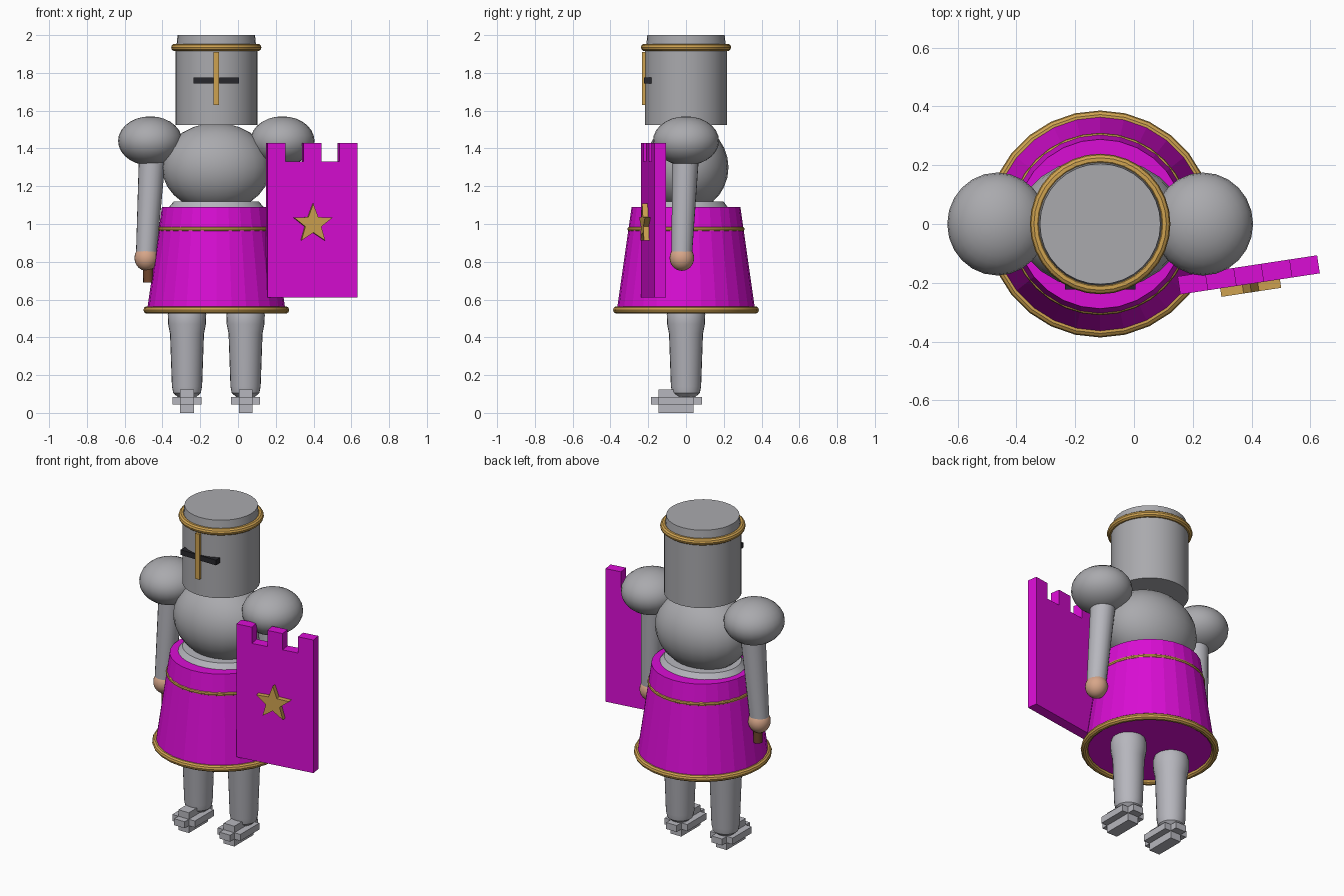
import bpy, bmesh, math
from mathutils import Vector, Matrix

cube = bpy.data.objects.get("Cube")
if cube:
    bpy.data.objects.remove(cube, do_unlink=True)

CX = -0.115  # body axis


def material(name, rgb):
    m = bpy.data.materials.new(name)
    m.use_nodes = True
    m.diffuse_color = (*rgb, 1)
    m.node_tree.nodes["Principled BSDF"].inputs["Base Color"].default_value = (*rgb, 1)
    return m


STEEL = material("steel grey", (0.40, 0.40, 0.42))
MAIL = material("pale mail grey", (0.47, 0.47, 0.51))
MAGENTA = material("magenta cloth", (0.70, 0.004, 0.66))
GOLD = material("gold", (0.62, 0.36, 0.08))
SKIN = material("skin", (0.68, 0.38, 0.25))
WOOD = material("brown wood", (0.16, 0.06, 0.025))
DARK = material("dark slit", (0.02, 0.02, 0.025))


def finish(name, bm, mat, smooth=True):
    bmesh.ops.recalc_face_normals(bm, faces=bm.faces)
    me = bpy.data.meshes.new(name)
    bm.to_mesh(me)
    bm.free()
    me.materials.append(mat)
    ob = bpy.data.objects.new(name, me)
    bpy.context.collection.objects.link(ob)
    if smooth:
        bpy.ops.object.select_all(action="DESELECT")
        ob.select_set(True)
        bpy.context.view_layer.objects.active = ob
        bpy.ops.object.shade_smooth_by_angle(angle=math.radians(35))
    return ob


def ball(name, centre, radii, mat):
    bm = bmesh.new()
    bmesh.ops.create_uvsphere(bm, u_segments=24, v_segments=14, radius=1)
    bmesh.ops.scale(bm, vec=radii, verts=bm.verts)
    bmesh.ops.translate(bm, vec=centre, verts=bm.verts)
    return finish(name, bm, mat)


def rod(name, start, end, r1, r2, mat, segments=20, smooth=True):
    a, b = Vector(start), Vector(end)
    turn = (b - a).to_track_quat("Z", "Y").to_matrix().to_4x4()
    bm = bmesh.new()
    bmesh.ops.create_cone(bm, cap_ends=True, segments=segments, radius1=r1, radius2=r2,
                          depth=(b - a).length, matrix=Matrix.Translation((a + b) / 2) @ turn)
    return finish(name, bm, mat, smooth)


def lathe(name, profile, x, y, mat, segments=32, closed=False, smooth=True):
    bm = bmesh.new()
    vs = [bm.verts.new((r, 0, z)) for r, z in profile]
    pairs = list(zip(vs, vs[1:] + vs[:1])) if closed else list(zip(vs, vs[1:]))
    edges = [bm.edges.new(p) for p in pairs]
    bmesh.ops.spin(bm, geom=vs + edges, cent=(0, 0, 0), axis=(0, 0, 1),
                   angle=math.tau, steps=segments)
    bmesh.ops.remove_doubles(bm, verts=bm.verts, dist=0.0005)
    bmesh.ops.translate(bm, vec=(x, y, 0), verts=bm.verts)
    return finish(name, bm, mat, smooth)


def ring(name, z, major, minor, segments=32):
    steps = [math.tau * i / 10 for i in range(10)]
    profile = [(major + minor * math.cos(t), z + minor * math.sin(t)) for t in steps]
    return lathe(name, profile, CX, 0, GOLD, segments, closed=True)


def add_box(bm, centre, size):
    m = Matrix.Translation(centre) @ Matrix.Diagonal((*size, 1))
    bmesh.ops.create_cube(bm, size=1, matrix=m)


def box(name, centre, size, mat):
    bm = bmesh.new()
    add_box(bm, centre, size)
    return finish(name, bm, mat, False)


def plate(name, outline, front, back, mat):
    """Extrude an x-z outline between two y depths."""
    bm = bmesh.new()
    face = bm.faces.new([bm.verts.new((x, front, z)) for x, z in outline])
    out = bmesh.ops.extrude_face_region(bm, geom=[face])
    moved = [v for v in out["geom"] if isinstance(v, bmesh.types.BMVert)]
    bmesh.ops.translate(bm, vec=(0, back - front, 0), verts=moved)
    return finish(name, bm, mat, False)


# Helmet with crown, gold rim, eye slit and nose strip
rod("helmet", (CX, 0, 1.525), (CX, 0, 1.94), 0.217, 0.217, STEEL, 32)
rod("helmet_crown", (CX, 0, 1.93), (CX, 0, 2.0), 0.212, 0.205, STEEL, 32)
ring("helmet_rim", 1.935, 0.219, 0.02)
box("eye_slit", (CX, -0.203, 1.76), (0.24, 0.04, 0.032), DARK)
box("nose_strip", (CX, -0.22, 1.77), (0.028, 0.026, 0.28), GOLD)

# Torso and waist
ball("torso", (CX, 0, 1.3), (0.288, 0.225, 0.235), STEEL)
waist = lathe("waist", [(0, 1.0), (0.25, 1.0), (0.25, 1.09), (0.225, 1.12), (0, 1.12)],
              0, 0, MAIL)
waist.location.x = CX
waist.scale.y = 0.88

# Skirt, hem and belt
rod("skirt", (CX, 0, 0.545), (CX, 0, 1.09), 0.366, 0.288, MAGENTA, 28, smooth=False)
ring("skirt_hem", 0.545, 0.366, 0.02, 28)
ring("belt", 0.973, 0.297, 0.013, 32)

# Arms, hands, legs and feet on both sides
LEG = [(0, 0.08), (0.05, 0.085), (0.073, 0.105), (0.08, 0.14), (0.09, 0.42),
       (0.1, 0.47), (0.102, 0.52), (0.09, 0.56), (0, 0.56)]
for side, s in (("left", 1), ("right", -1)):
    ball(side + "_shoulder", (CX + s * 0.35, 0, 1.44), (0.17, 0.175, 0.13), STEEL)
    rod(side + "_arm", (CX + s * 0.37, -0.022, 0.85), (CX + s * 0.335, 0, 1.42),
        0.055, 0.073, MAIL)
    ball(side + "_hand", (CX + s * 0.37, -0.022, 0.82), (0.063, 0.065, 0.068), SKIN)

    x = CX + s * 0.155
    lathe(side + "_leg", LEG, x, 0, MAIL, 24)
    foot = bmesh.new()
    add_box(foot, (x, -0.052, 0.065), (0.154, 0.185, 0.04))
    add_box(foot, (x, -0.05, 0.065), (0.072, 0.27, 0.04))
    add_box(foot, (x, -0.052, 0.0625), (0.072, 0.185, 0.125))
    finish(side + "_foot", foot, MAIL, False)

# Wooden handle held in the right hand
rod("handle", (-0.475, -0.022, 0.69), (-0.485, -0.015, 1.33), 0.027, 0.027, WOOD, 12)

# Battlement shield with a star
W, N = 0.24, 5
outline = [(-W, 0.61), (W, 0.61)]
for i in reversed(range(N)):
    z = 1.43 if i % 2 == 0 else 1.33
    outline += [(-W + 2 * W * (i + 1) / N, z), (-W + 2 * W * i / N, z)]
shield = plate("shield", outline, -0.031, 0.031, MAGENTA)

points = []
for i in range(10):
    r = 0.108 if i % 2 == 0 else 0.045
    a = math.pi / 2 + i * math.pi / 5
    points.append((r * math.cos(a), 1.0 + r * math.sin(a)))
star = plate("shield_star", points, -0.06, -0.025, GOLD)
for ob in (shield, star):
    ob.location = (0.39, -0.173, 0)
    ob.rotation_euler.z = math.radians(8.6)
